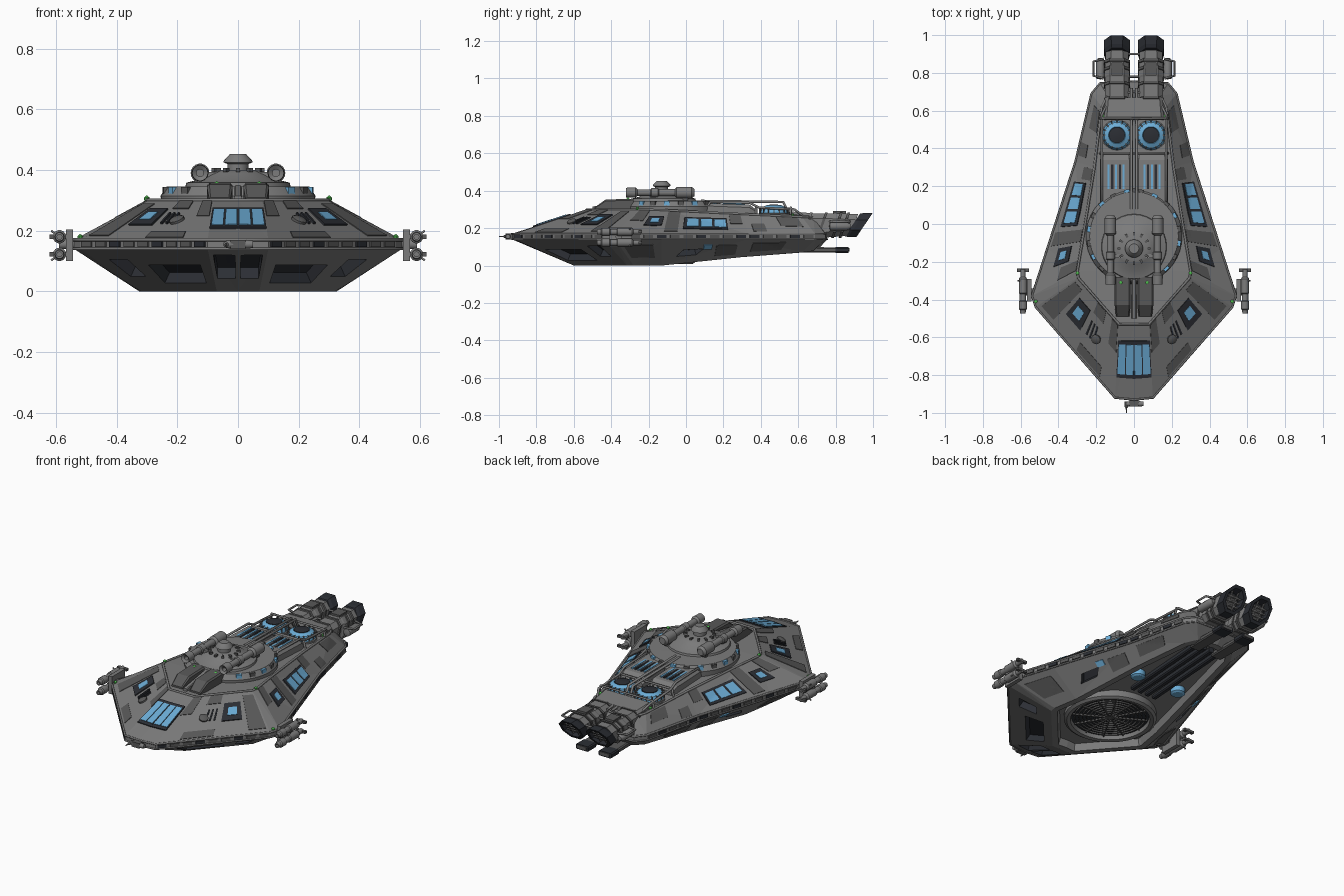
import bpy, bmesh, math
from mathutils import Vector, Matrix
from mathutils.bvhtree import BVHTree

if "Cube" in bpy.data.objects:
    bpy.data.objects.remove(bpy.data.objects["Cube"])


def material(name, r, g, b):
    m = bpy.data.materials.new(name)
    m.diffuse_color = (r, g, b, 1)
    m.use_nodes = True
    m.node_tree.nodes["Principled BSDF"].inputs["Base Color"].default_value = m.diffuse_color
    return m


GREY = material("hull_grey", .2, .2, .2)
MID = material("panel_grey", .1, .1, .1)
DARK = material("dark", .025, .028, .035)
BLUE = material("blue_glass", .15, .42, .68)
GREEN = material("green_lamp", .08, .5, .08)
smooth_parts = []


def finish(name, bm, mat, mirror=False, smooth=False):
    bmesh.ops.recalc_face_normals(bm, faces=bm.faces)
    me = bpy.data.meshes.new(name)
    bm.to_mesh(me)
    bm.free()
    me.materials.append(mat)
    ob = bpy.data.objects.new(name, me)
    bpy.context.collection.objects.link(ob)
    if mirror:
        ob.modifiers.new("mirror", 'MIRROR').use_mirror_merge = False
    if smooth:
        smooth_parts.append(ob)
    return ob


def box(name, c, size, mat=GREY, rot=0, mirror=True):
    bm = bmesh.new()
    bmesh.ops.create_cube(bm, size=1, matrix=Matrix.Translation(c) @ Matrix.Rotation(rot, 4, 'Z') @ Matrix.Diagonal((*size, 1)))
    return finish(name, bm, mat, mirror)


def loft(name, secs, mat=GREY, slant=0, mirror=True):
    """Chamfered box sections (y, cx, cz, width, height, chamfer) joined along y."""
    bm, rings = bmesh.new(), []
    for y, cx, cz, w, h, c in secs:
        a, b = w / 2, h / 2
        pts = [(a, b - c), (a - c, b), (c - a, b), (-a, b - c), (-a, c - b), (c - a, -b), (a - c, -b), (a, c - b)]
        rings.append([bm.verts.new((cx + x, y + slant * z, cz + z)) for x, z in pts])
    for p, q in zip(rings, rings[1:]):
        for k in range(8):
            bm.faces.new((p[k], p[k - 1], q[k - 1], q[k]))
    bm.faces.new(rings[0])
    bm.faces.new(rings[-1])
    return finish(name, bm, mat, mirror)


def turned(name, c, profile, axis=(0, 0, 1), mat=GREY, segs=24, mirror=False, closed=False):
    """Profile of (radius, height) turned round an axis through c."""
    bm = bmesh.new()
    m = Matrix.Translation(c) @ Vector(axis).to_track_quat('Z', 'Y').to_matrix().to_4x4()
    rings = [[bm.verts.new(m @ Vector((r * math.cos(k * math.tau / segs), r * math.sin(k * math.tau / segs), h)))
              for k in range(segs)] for r, h in profile]
    for p, q in zip(rings, rings[1:] + (rings[:1] if closed else [])):
        for k in range(segs):
            bm.faces.new((p[k], p[k - 1], q[k - 1], q[k]))
    if not closed:
        bm.faces.new(rings[0])
        bm.faces.new(rings[-1])
    bmesh.ops.remove_doubles(bm, verts=bm.verts, dist=1e-6)
    return finish(name, bm, mat, mirror, True)


def pipe(name, pts, r=.006, mat=GREY, both=True):
    for s in ((1, -1) if both else (1,)):
        cu = bpy.data.curves.new(name, 'CURVE')
        cu.dimensions, cu.bevel_depth, cu.bevel_resolution, cu.use_fill_caps = '3D', r, 1, True
        sp = cu.splines.new('POLY')
        sp.points.add(len(pts) - 1)
        for p, (x, y, z) in zip(sp.points, pts):
            p.co = (s * x, y, z, 1)
        cu.materials.append(mat)
        bpy.context.collection.objects.link(bpy.data.objects.new(name, cu))


# Hull: half outlines from nose to stern, lofted, mirrored, belly recessed
RIM = [(0, -.93), (.10, -.92), (.52, -.44), (.54, -.38), (.459, -.13), (.31, .33), (.225, .69), (.18, .745), (0, .755)]
DECK = [(0, -.53, .3), (.08, -.53, .3), (.295, -.285, .3), (.30, -.25, .3), (.275, -.10, .295), (.21, .30, .275),
        (.17, .62, .26), (.14, .68, .255), (0, .70, .25)]
BELLY = [(0, -.6, 0), (.07, -.6, 0), (.32, -.315, 0), (.325, -.28, 0), (.30, -.13, 0), (.225, .30, .045),
         (.16, .62, .07), (.12, .68, .078), (0, .70, .08)]
LOW, HIGH = [(x, y, .14) for x, y in RIM], [(x, y, .17) for x, y in RIM]
bm = bmesh.new()
rings = [[bm.verts.new(p) for p in ring] for ring in (BELLY, LOW, HIGH, DECK)]
for p, q in zip(rings, rings[1:]):
    for i in range(8):
        bm.faces.new((p[i], p[i + 1], q[i + 1], q[i]))
for ring in (rings[0], rings[3]):
    mid = [ring[0]] + [bm.verts.new((0, v.co.y, v.co.z)) for v in ring[1:-1]] + [ring[-1]]
    for i in range(8):
        bm.faces.new(list(dict.fromkeys((ring[i], ring[i + 1], mid[i + 1], mid[i]))))
bmesh.ops.remove_doubles(bm, verts=bm.verts, dist=1e-5)
bmesh.ops.triangulate(bm, faces=bm.faces)
dup = bmesh.ops.duplicate(bm, geom=bm.verts[:] + bm.edges[:] + bm.faces[:])['geom']
bmesh.ops.scale(bm, vec=(-1, 1, 1), verts=[g for g in dup if isinstance(g, bmesh.types.BMVert)])
bmesh.ops.reverse_faces(bm, faces=[g for g in dup if isinstance(g, bmesh.types.BMFace)])
bmesh.ops.remove_doubles(bm, verts=bm.verts, dist=1e-5)
bmesh.ops.recalc_face_normals(bm, faces=bm.faces)
surface = BVHTree.FromBMesh(bm)
belly = [f for f in bm.faces if f.normal.z < -.95]
bmesh.ops.inset_region(bm, faces=belly, thickness=.035)
bmesh.ops.inset_region(bm, faces=belly, thickness=.012)
bmesh.ops.translate(bm, vec=(0, 0, .04), verts=list({v for f in belly for v in f.verts}))
hull = finish("hull", bm, GREY)
hull.data.materials.append(DARK)


def patch(name, face, u0, u1, v0, v1, mat=MID, thick=.012, skew=0, lower=False):
    """Panel laid on hull facet: u runs along it, v from its lower to its upper edge."""
    A, B = (BELLY, LOW) if lower else (HIGH, DECK)
    a, b, c, d = (Vector(p) for p in (A[face], A[face + 1], B[face + 1], B[face]))
    bm, n = bmesh.new(), 6
    g = []
    for j in range(n + 1):
        for i in range(n + 1):
            s = j / n
            u, v = u0 + (u1 - u0) * i / n + skew * s, v0 + (v1 - v0) * s
            g.append(bm.verts.new(surface.find_nearest(a.lerp(b, u).lerp(d.lerp(c, u), v))[0]))
    for j in range(n):
        for i in range(n):
            k = j * (n + 1) + i
            bm.faces.new((g[k], g[k + 1], g[k + n + 2], g[k + n + 1]))
    ob = finish(name, bm, mat)
    so = ob.modifiers.new("thick", 'SOLIDIFY')
    so.thickness, so.offset = thick, 0
    ob.modifiers.new("mirror", 'MIRROR').use_mirror_merge = False
    return ob


# Dark openings cut into the lower hull
for face, u0, u1, v0, v1, sk in ((0, .1, .85, .3, .85, 0), (1, .1, .58, .2, .62, 0), (1, .72, .88, .35, .75, 0),
                                 (4, .18, .42, .3, .55, .08)):
    cut = patch("opening_cutter", face, u0, u1, v0, v1, GREY, .08, sk, True)
    cut.data.materials.append(DARK)
    for p in cut.data.polygons:
        p.material_index = 1
    cut.hide_render, cut.display_type = True, 'WIRE'
    bo = hull.modifiers.new("opening", 'BOOLEAN')
    bo.operation, bo.solver, bo.object = 'DIFFERENCE', 'EXACT', cut

# Cockpit and hull windows with frames
patch("cockpit_frame", 0, 0, .99, .28, .78, DARK)
for u in (.04, .52):
    patch("cockpit_glass", 0, u, u + .42, .33, .73, BLUE, .018)
patch("front_window_frame", 1, .55, .77, .36, .76, DARK)
patch("front_window", 1, .61, .72, .47, .65, BLUE, .018)
patch("side_window_frame", 4, .24, .78, .22, .74, DARK)
for u in (.28, .45, .62):
    patch("side_window", 4, u, u + .14, .3, .66, BLUE, .018)
patch("small_window_frame", 3, .5, .95, .35, .72, DARK)
patch("small_window", 3, .62, .84, .45, .62, BLUE, .018)
patch("lower_window", 4, .5, .6, .55, .75, BLUE, lower=True)

# Painted panels and vent slits
for f, u0, u1, v0, v1 in ((1, .02, .16, .6, .97), (1, .82, .98, .1, .9), (1, .3, .5, .78, .97), (1, .2, .5, .05, .2),
                          (3, .05, .4, .55, .97), (4, .02, .18, .1, .95), (4, .82, .97, .5, .95),
                          (5, .1, .3, .1, .5), (5, .55, .9, .4, .9)):
    patch("hull_panel", f, u0, u1, v0, v1, MID, .006)
for f, u0, u1, v0, v1 in ((3, .1, .8, .3, .8), (4, .65, .9, .2, .7), (5, .1, .6, .3, .8)):
    patch("lower_panel", f, u0, u1, v0, v1, MID, .007, 0, True)
for u in (.36, .41, .46):
    patch("vent_slit", 1, u, u + .02, .4, .65, DARK, .014)
turned("bow_hatch", (.20, -.61, .232), [(.026, -.02), (.026, .008), (.015, .014), (0, .014)], (.35, -.3, .9), MID, 12, True)

# Rim plates and edge trim
for (x0, y0), (x1, y1), n in ((RIM[1], RIM[2], 9), (RIM[3], RIM[5], 10), (RIM[5], RIM[6], 5)):
    ang, ln = math.atan2(y1 - y0, x1 - x0), math.hypot(x1 - x0, y1 - y0)
    for k in range(n):
        t = (k + .5) / n
        box("rim_plate", (x0 + (x1 - x0) * t, y0 + (y1 - y0) * t, .155), (ln / n * .7, .012, .018), MID if k % 3 else DARK, ang)
pipe("deck_trim", DECK, .007)
pipe("rim_trim", HIGH, .006)
pipe("belly_trim", LOW, .005)
for p in ((.30, -.26, .305), (.165, .57, .268), (.52, -.41, .178), (.07, -.31, .352)):
    turned("lamp", p, [(0, -.01), (.009, -.005), (.009, .004), (0, .012)], mat=GREEN, segs=10, mirror=True)

# Raised disc, dome and turret
turned("deck_disc", (0, -.065, 0), [(.25, .26), (.255, .315), (.235, .345), (0, .35)], segs=40)
for k in range(20):
    a = k * math.tau / 20 + .157
    if abs(math.sin(a) + 1) > .12:
        box("disc_window" if k % 2 else "disc_panel", (.235 * math.cos(a), -.065 + .235 * math.sin(a), .332),
            (.03, .03, .024), BLUE if k % 2 else MID, a, False)
turned("turret_dome", (0, -.12, 0), [(.175, .34), (.17, .358), (.13, .368), (.095, .39), (.07, .4), (0, .4)], segs=32)
turned("turret_cap", (0, -.13, 0), [(.035, .39), (.035, .42), (.048, .425), (.046, .432), (.026, .453), (0, .453)], segs=20)
for k in range(12):
    a = k * math.tau / 12
    box("turret_stud", (.078 * math.cos(a), -.13 + .078 * math.sin(a), .4), (.02, .012, .012), MID, a, False)
turned("gun_tube", (.125, 0, .39), [(.012, -.26), (.012, -.31), (.026, -.32), (.028, -.27), (.018, -.26), (.018, -.19), (.024, -.185),
       (.024, -.15), (.019, -.145), (.019, -.06), (.031, -.05), (.031, .03), (.02, .045), (0, .045)], (0, 1, 0), segs=18, mirror=True)
for y in (-.01, -.17):
    box("gun_mount", (.12, y, .365), (.03, .04, .04), MID)
box("gun_crossbar", (0, -.17, .385), (.22, .02, .018), mirror=False)
loft("forward_block", [(-.49, .06, .295, .07, .03, .005), (-.43, .06, .315, .085, .075, .008), (-.28, .06, .32, .085, .075, .008)], MID)
loft("forward_rib", [(-.50, 0, .30, .025, .03, .004), (-.28, 0, .32, .025, .06, .004)], mirror=False)

# Aft machinery: vents, fans and pipes
loft("aft_housing", [(.06, .095, .295, .17, .08, .015), (.34, .095, .285, .17, .08, .015), (.38, .095, .27, .15, .05, .01)])
for k in range(5):
    box("vent_strip", (.055 + .02 * k, .25, .325), (.011, .13, .014), BLUE if k % 2 == 0 else DARK)
turned("fan", (.09, .47, 0), [(.075, .25), (.078, .285), (.068, .308), (.045, .32), (.04, .31), (0, .31)], mat=BLUE, mirror=True)
turned("fan_base", (.09, .47, 0), [(.084, .25), (.084, .278), (.07, .282)], mirror=True)
turned("fan_hub", (.09, .47, 0), [(.04, .3), (.042, .322), (.015, .326), (0, .326)], mat=DARK, mirror=True)
for k in range(16):
    a = k * math.tau / 16
    box("fan_fin", (.09 + .066 * math.cos(a), .47 + .066 * math.sin(a), .296), (.028, .006, .03), MID, a)
pipe("centre_pipe", [(.014, .08, .345), (.014, .52, .34), (.014, .55, .28), (.014, .72, .27)], .008)
pipe("side_pipe", [(.17, .1, .29), (.17, .13, .34), (.17, .34, .335), (.17, .39, .31), (.17, .58, .3), (.15, .62, .27)], .007)
for y in (.375, .56):
    pipe("cross_pipe", [(-.18, y, .27), (-.17, y, .31), (.17, y, .31), (.18, y, .27)], .007, GREY, False)
loft("aft_block", [(.55, 0, .26, .32, .06, .015), (.67, 0, .25, .3, .06, .015)], mirror=False)

# Twin engines with slanted nozzles
loft("engine_body", [(.58, .09, .215, .125, .125, .025), (.76, .09, .215, .125, .125, .025), (.77, .09, .215, .135, .13, .03),
                     (.90, .09, .217, .12, .115, .03)], slant=.35)
for y in (.64, .72, .80, .84):
    loft("engine_band", [(y, .09, .216, .14, .136, .03), (y + .014, .09, .216, .14, .136, .03)], MID, .35)
loft("engine_nozzle", [(.89, .09, .217, .125, .12, .035), (.91, .09, .217, .136, .13, .038), (.955, .09, .217, .138, .13, .038),
                       (.955, .09, .217, .105, .1, .03), (.91, .09, .217, .095, .09, .028)], DARK, .68)
loft("engine_grille", [(.905, .09, .217, .08, .075, .025), (.925, .09, .217, .07, .065, .02)], MID, .68)
for dx, dz, w, h in ((0, 0, .1, .006), (0, .02, .1, .006), (0, -.02, .1, .006), (-.02, 0, .006, .09), (.02, 0, .006, .09)):
    loft("grille_bar", [(.925 + .68 * dz, .09 + dx, .217 + dz, w, h, .001), (.935 + .68 * dz, .09 + dx, .217 + dz, w, h, .001)], GREY, .68)
turned("engine_canister", (.178, 0, .21), [(0, .765), (.022, .77), (.022, .86), (.012, .88), (0, .88)], (0, 1, 0), segs=14, mirror=True)
pipe("engine_handle", [(.16, .77, .235), (.215, .785, .235), (.215, .86, .235), (.16, .875, .235)], .006)
box("engine_top_panel", (.09, .82, .285), (.06, .07, .012), MID)
for y in (.78, .9):
    pipe("engine_link", [(-.04, y, .24), (.04, y, .24)], .006, GREY, False)

# Stern skids and belly channels
loft("stern_skid", [(.60, .075, .085, .07, .03, .006), (.84, .075, .083, .075, .026, .006), (.875, .075, .085, .06, .018, .004)], MID)
loft("skid_pad", [(.80, .075, .083, .085, .03, .006), (.87, .075, .083, .085, .03, .006)], DARK)
for x in (.025, .075):
    loft("belly_channel", [(.08, x, .06, .03, .03, .006), (.62, x, .095, .03, .03, .006)], DARK)
turned("belly_port", (.14, .2, .055), [(.04, .03), (.04, -.005), (.03, -.012), (0, -.012)], mat=BLUE, segs=16, mirror=True)

# Belly intake grille
turned("intake_ring", (0, -.2, 0), [(.25, .055), (.25, .018), (.235, .008), (.215, .012), (.205, .055)], segs=48, closed=True)
turned("intake_floor", (0, -.2, 0), [(.21, .055), (.21, .034), (0, .034)], mat=DARK, segs=40)
for k in range(1, 10):
    turned("intake_hoop", (0, -.2, 0), [(.021 * k, .036), (.021 * k, .026), (.021 * k + .006, .026), (.021 * k + .006, .036)],
           mat=MID, segs=36, closed=True)
for k in range(6):
    box("intake_spoke", (0, -.2, .028), (.41, .006, .01), MID, k * math.pi / 6, False)

# Side weapon pods
box("pod_plate", (.555, -.35, .152), (.024, .12, .105))
pipe("pod_arm", [(.48, -.36, .155), (.59, -.36, .155)], .018)
for z in (.18, .122):
    turned("pod_barrel", (.588, 0, z), [(.008, -.44), (.008, -.475), (.014, -.475), (.016, -.455), (.022, -.45), (.022, -.41), (.017, -.405),
           (.017, -.37), (.022, -.365), (.022, -.29), (.014, -.28), (.014, -.24), (0, -.235)], (0, 1, 0), segs=14, mirror=True)
    box("pod_crossbar", (.588, -.245, z), (.064, .018, .014), MID)
    pipe("pod_spike", [(.59, -.3, z), (.615, -.3, z + (.02 if z > .15 else -.02))], .004)

# Nose sensor
box("nose_mount", (0, -.94, .155), (.05, .05, .03), MID, 0, False)
turned("nose_bar", (0, -.952, .155), [(.012, -.04), (.014, -.02), (.01, 0), (.014, .03), (.012, .05)], (1, 0, 0), segs=12)
turned("nose_probe", (-.04, 0, .155), [(.009, -.94), (.009, -.97), (.004, -.975), (.003, -1)], (0, 1, 0), segs=10)

# Smooth the round parts
bpy.ops.object.select_all(action='DESELECT')
for ob in smooth_parts:
    ob.select_set(True)
bpy.context.view_layer.objects.active = smooth_parts[0]
bpy.ops.object.shade_smooth_by_angle(angle=math.radians(35))
